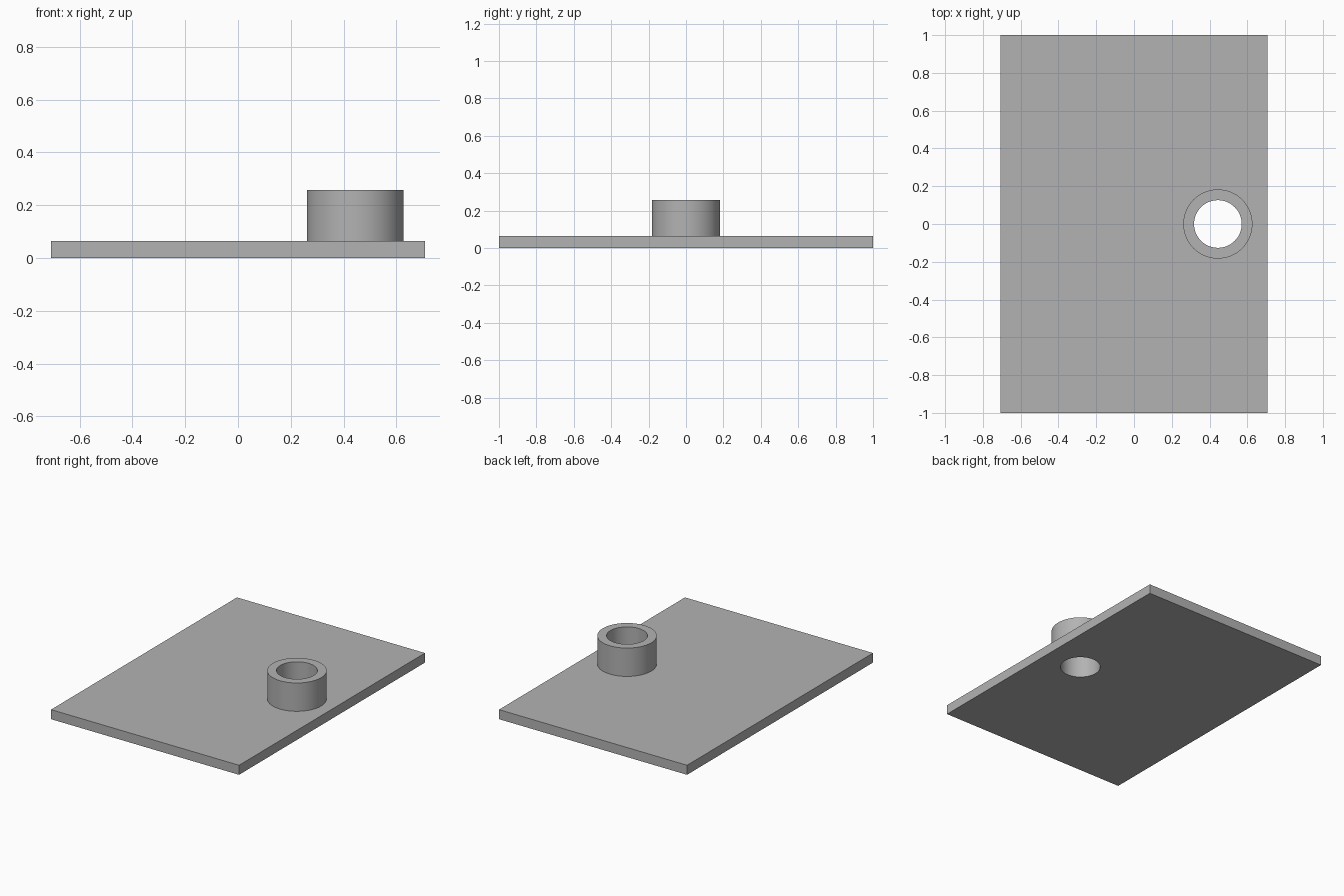
import bpy
import math

if "Cube" in bpy.data.objects:
    bpy.data.objects.remove(bpy.data.objects["Cube"], do_unlink=True)

WIDTH, LENGTH, THICKNESS = 1.416, 2.0, 0.065
BOSS_X, BOSS_TOP = 0.444, 0.258
BOSS_RADIUS, BORE_RADIUS = 0.183, 0.126
SIDES = 96

grey = bpy.data.materials.new("plain grey")
grey.use_nodes = True
colour = (0.45, 0.45, 0.45, 1)
grey.diffuse_color = colour
grey.node_tree.nodes["Principled BSDF"].inputs["Base Color"].default_value = colour


def cylinder(name, radius, bottom, top):
    bpy.ops.mesh.primitive_cylinder_add(
        vertices=SIDES, radius=radius, depth=top - bottom,
        location=(BOSS_X, 0, (bottom + top) / 2))
    obj = bpy.context.object
    obj.name = name
    return obj


def combine(target, tool, operation):
    mod = target.modifiers.new(operation.lower(), "BOOLEAN")
    mod.operation = operation
    mod.solver = "EXACT"
    mod.object = tool
    bpy.context.view_layer.objects.active = target
    bpy.ops.object.modifier_apply(modifier=mod.name)
    bpy.data.objects.remove(tool, do_unlink=True)


# Flat rectangular plate
bpy.ops.mesh.primitive_cube_add(size=1, location=(0, 0, THICKNESS / 2))
plate = bpy.context.object
plate.name = "plate_with_boss"
plate.scale = (WIDTH, LENGTH, THICKNESS)
bpy.ops.object.transform_apply(location=True, rotation=False, scale=True)
plate.data.materials.append(grey)

# Round boss joined to the plate, then a bore through both
combine(plate, cylinder("boss", BOSS_RADIUS, THICKNESS / 2, BOSS_TOP), "UNION")
combine(plate, cylinder("bore", BORE_RADIUS, -0.1, BOSS_TOP + 0.1), "DIFFERENCE")

# One colour throughout, smooth walls with crisp rims
plate.data.materials.clear()
plate.data.materials.append(grey)
for face in plate.data.polygons:
    face.material_index = 0
bpy.ops.object.select_all(action="DESELECT")
plate.select_set(True)
bpy.context.view_layer.objects.active = plate
bpy.ops.object.shade_smooth_by_angle(angle=math.radians(30))
